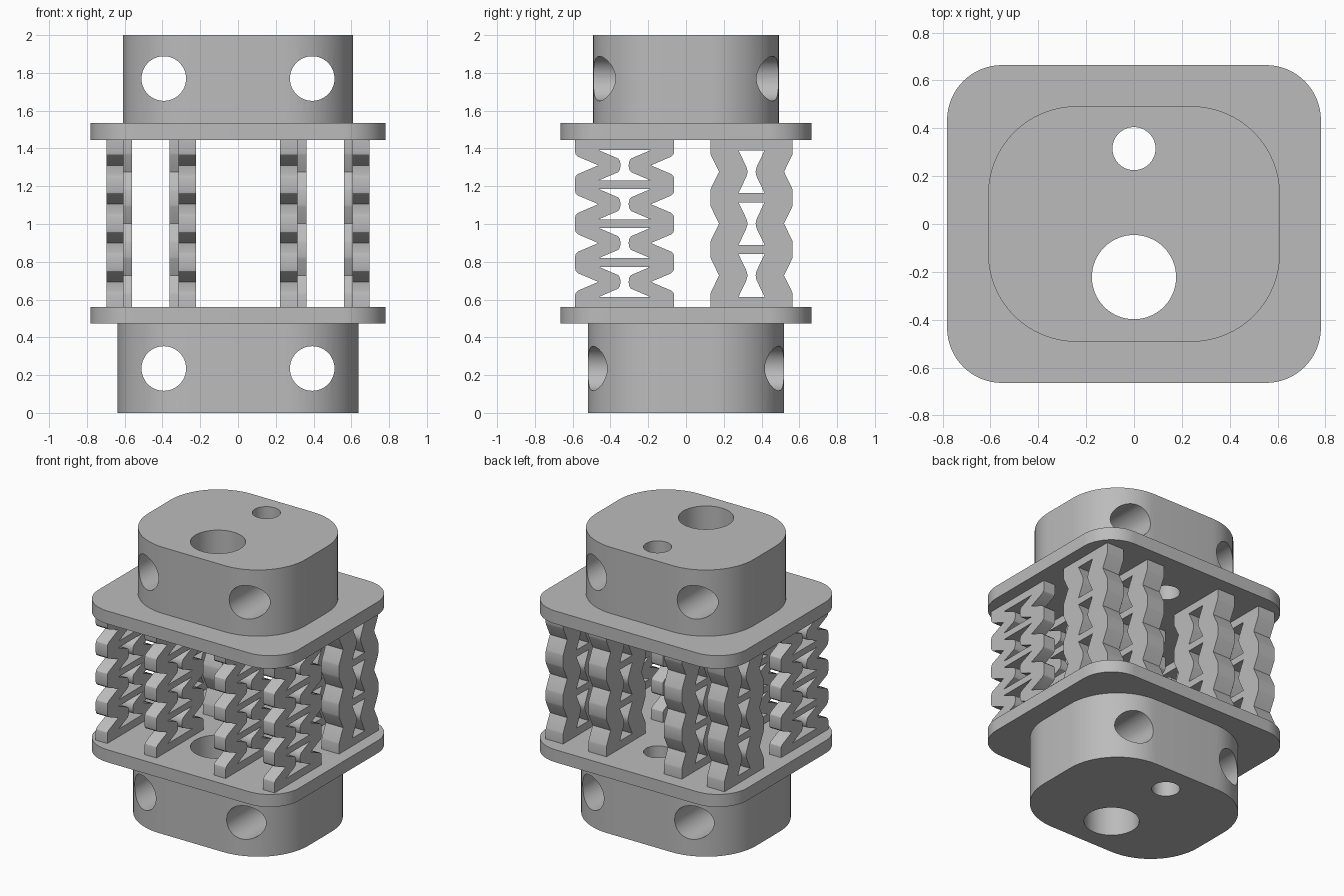
import bpy, bmesh
from math import sin, cos, pi, radians
from mathutils import Matrix

if "Cube" in bpy.data.objects:
    bpy.data.objects.remove(bpy.data.objects["Cube"])

grey = bpy.data.materials.new("plain_grey")
grey.use_nodes = True
colour = (0.5, 0.5, 0.5, 1)
grey.diffuse_color = colour
grey.node_tree.nodes["Principled BSDF"].inputs["Base Color"].default_value = colour


def circle(cx, cy, r, n=64):
    return [(cx + r * cos(2 * pi * i / n), cy + r * sin(2 * pi * i / n)) for i in range(n)]


def rounded_rect(hx, hy, r, n=16):
    pts = []
    for k, (sx, sy) in enumerate([(1, 1), (-1, 1), (-1, -1), (1, -1)]):
        for i in range(n + 1):
            a = (k + i / n) * pi / 2
            pts.append((sx * (hx - r) + r * cos(a), sy * (hy - r) + r * sin(a)))
    return pts


def extrude_loops(name, loops, depth, matrix):
    """Fill an outline with holes, extrude it along local z, then place it."""
    bm = bmesh.new()
    for loop in loops:
        verts = [bm.verts.new((x, y, 0)) for x, y in loop]
        for a, b in zip(verts, verts[1:] + verts[:1]):
            bm.edges.new((a, b))
    bmesh.ops.triangle_fill(bm, edges=bm.edges[:], use_beauty=True, normal=(0, 0, 1))
    ext = bmesh.ops.extrude_face_region(bm, geom=bm.faces[:], use_keep_orig=True)
    bmesh.ops.translate(bm, vec=(0, 0, depth),
                        verts=[v for v in ext["geom"] if isinstance(v, bmesh.types.BMVert)])
    bmesh.ops.transform(bm, matrix=matrix, verts=bm.verts[:])
    bmesh.ops.recalc_face_normals(bm, faces=bm.faces[:])
    mesh = bpy.data.meshes.new(name)
    bm.to_mesh(mesh)
    bm.free()
    obj = bpy.data.objects.new(name, mesh)
    obj.data.materials.append(grey)
    bpy.context.collection.objects.link(obj)
    return obj


def activate(obj):
    bpy.ops.object.select_all(action="DESELECT")
    obj.select_set(True)
    bpy.context.view_layer.objects.active = obj


def smooth(obj):
    activate(obj)
    bpy.ops.object.shade_smooth_by_angle(angle=radians(25))


def bore(obj, x, z, r):
    """Cut a round hole from front to back."""
    place = Matrix.Translation((x, 1, z)) @ Matrix.Rotation(pi / 2, 4, "X")
    cutter = extrude_loops("bore_cutter", [circle(0, 0, r)], 2, place)
    cutter.hide_render = True
    mod = obj.modifiers.new("bore", "BOOLEAN")
    mod.operation, mod.solver, mod.object = "DIFFERENCE", "EXACT", cutter
    activate(obj)
    bpy.ops.object.modifier_apply(modifier=mod.name)
    bpy.data.objects.remove(cutter)


# End blocks and flange plates, all pierced by the two vertical channels
channels = [circle(0, -0.222, 0.176), circle(0, 0.315, 0.09)]
for name, hx, hy, r, z, depth, bore_z in [
        ("lower_block", 0.638, 0.52, 0.39, 0, 0.472, 0.235),
        ("lower_plate", 0.781, 0.664, 0.23, 0.472, 0.088, None),
        ("upper_plate", 0.781, 0.664, 0.23, 1.444, 0.091, None),
        ("upper_block", 0.61, 0.492, 0.37, 1.535, 0.465, 1.77)]:
    part = extrude_loops(name, [rounded_rect(hx, hy, r)] + channels, depth,
                         Matrix.Translation((0, 0, z)))
    if bore_z:
        for x in (-0.393, 0.393):
            bore(part, x, bore_z, 0.118)
    smooth(part)


def lattice(name, x0, x1, yc, cells, pitch, wall, hole):
    """Upright lattice strip: pinched cells stacked between the plates.
    wall and hole list (half width, height from cell centre), down to the pinch."""
    zs = [1.002 + (i - (cells - 1) / 2) * pitch for i in range(cells)]

    def side(points, zc):
        up = [(w, zc - h) for w, h in points]
        return up + [(w, zc + h) for w, h in reversed(points[:-1])]

    edge = [(wall[0][0], 0.56)] + [p for z in zs for p in side(wall, z)] + [(wall[0][0], 1.444)]
    loops = [edge] + [side(hole, z) for z in zs]
    full = [loop + [(-w, z) for w, z in reversed(loop)] for loop in loops]
    # local x -> world y, local y -> world z, local z -> world x
    place = Matrix(((0, 0, 1, x0), (1, 0, 0, yc), (0, 1, 0, 0), (0, 0, 0, 1)))
    smooth(extrude_loops(name, full, x1 - x0, place))


front_wall = [(0.262, 0.07), (0.259, 0.058), (0.247, 0.046), (0.139, 0)]
front_hole = [(0.137, 0.08), (0.034, 0.036), (0.025, 0.023), (0.021, 0)]
back_wall = [(0.218, 0.1), (0.215, 0.088), (0.172, 0)]
back_hole = [(0.069, 0.113), (0.029, 0.03), (0.023, 0.012), (0.022, 0)]

# Four narrow strips in front, four wide strips behind
for side_name, s in (("left", 1), ("right", -1)):
    for place_name, front, back in (("outer", (0.605, 0.695), (0.56, 0.695)),
                                    ("inner", (0.223, 0.315), (0.223, 0.363))):
        fa, fb = sorted(s * v for v in front)
        ba, bb = sorted(s * v for v in back)
        lattice(f"front_{place_name}_{side_name}_lattice", fa, fb, -0.325, 4, 0.2057,
                front_wall, front_hole)
        lattice(f"back_{place_name}_{side_name}_lattice", ba, bb, 0.347, 3, 0.2745,
                back_wall, back_hole)
